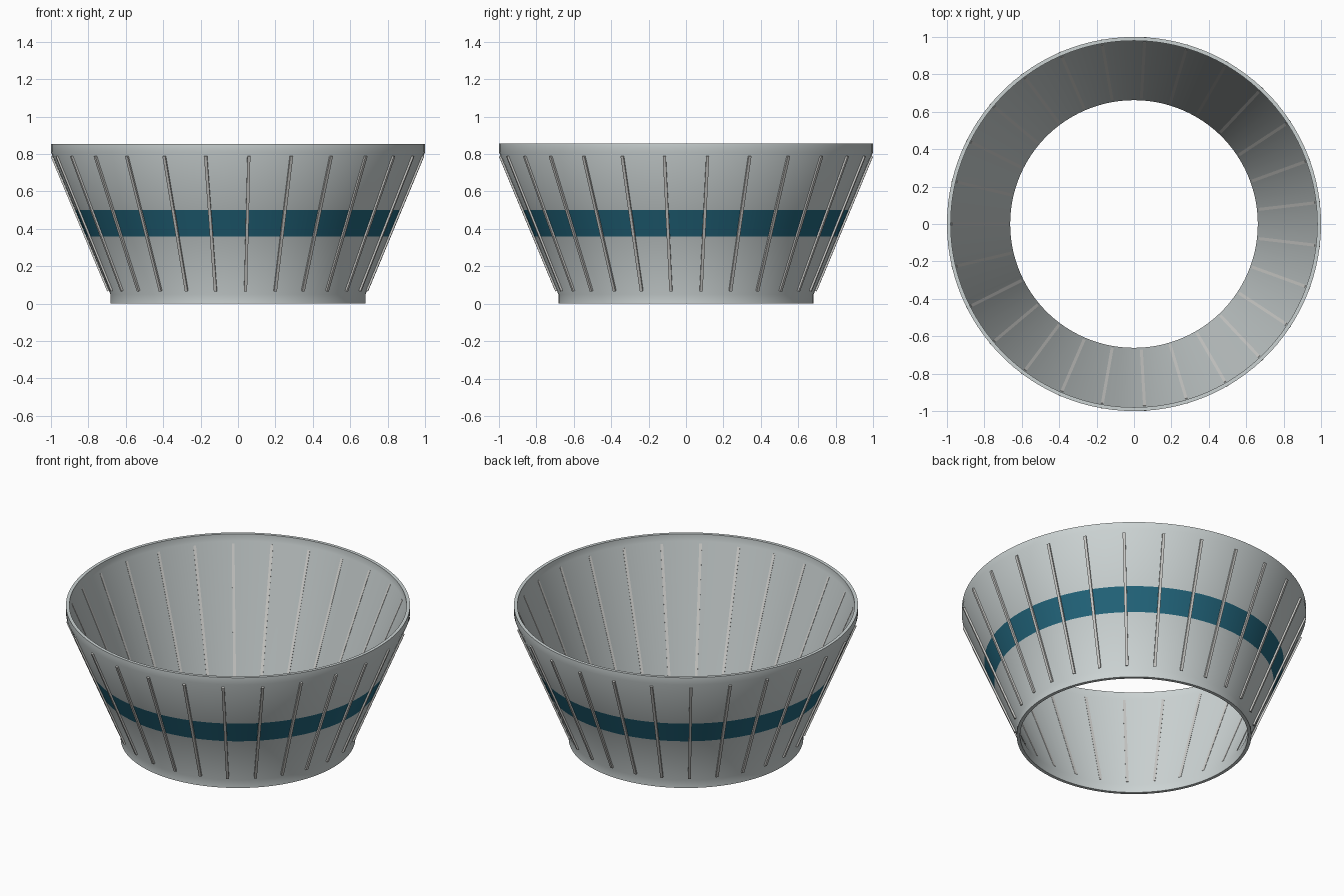
import bpy, bmesh, math
from mathutils import Matrix, Vector

cube = bpy.data.objects.get("Cube")
if cube:
    bpy.data.objects.remove(cube, do_unlink=True)


def material(name, rgb):
    m = bpy.data.materials.new(name)
    m.use_nodes = True
    m.diffuse_color = (*rgb, 1)
    m.node_tree.nodes["Principled BSDF"].inputs["Base Color"].default_value = (*rgb, 1)
    return m


shell_grey = material("pale grey", (0.60, 0.65, 0.65))
band_teal = material("deep teal", (0.016, 0.13, 0.20))
rib_grey = material("rib grey", (0.62, 0.62, 0.60))

SEGMENTS, RIBS, WALL = 108, 27, 0.02
LOW, HIGH = Vector((0.682, 0, 0.05)), Vector((1.0, 0, 0.81))
BAND_LOW, BAND_HIGH, TOP = 0.36, 0.50, 0.855


def add_object(name, bm, mats):
    bmesh.ops.recalc_face_normals(bm, faces=bm.faces)
    mesh = bpy.data.meshes.new(name)
    bm.to_mesh(mesh)
    bm.free()
    for m in mats:
        mesh.materials.append(m)
    ob = bpy.data.objects.new(name, mesh)
    bpy.context.collection.objects.link(ob)
    return ob


def wall_point(z):
    return LOW.lerp(HIGH, (z - LOW.z) / (HIGH.z - LOW.z))


# Flared shell: closed wall profile spun around the axis
outer = [Vector((LOW.x, 0, 0)), LOW, wall_point(BAND_LOW), wall_point(BAND_HIGH),
         HIGH, Vector((HIGH.x, 0, TOP))]
inner = [p - Vector((WALL, 0, 0)) for p in (outer[5], HIGH, LOW, outer[0])]
bm = bmesh.new()
profile = [bm.verts.new(p) for p in outer + inner]
edges = [bm.edges.new((a, b)) for a, b in zip(profile, profile[1:] + profile[:1])]
bmesh.ops.spin(bm, geom=profile + edges, cent=(0, 0, 0), axis=(0, 0, 1),
               angle=math.tau, steps=SEGMENTS, use_duplicate=False)
bmesh.ops.remove_doubles(bm, verts=bm.verts, dist=1e-4)
bmesh.ops.recalc_face_normals(bm, faces=bm.faces)

# Painted band on the outside of the wall
for f in bm.faces:
    c = f.calc_center_median()
    outward = f.normal.x * c.x + f.normal.y * c.y > 0
    f.material_index = int(outward and BAND_LOW < c.z < BAND_HIGH)
shell = add_object("flared_shell", bm, [shell_grey, band_teal])
bpy.context.view_layer.objects.active = shell
shell.select_set(True)
bpy.ops.object.shade_smooth_by_angle(angle=math.radians(30))

# Slim ribs that follow the slope and pass just through the wall
start, end = wall_point(0.07), wall_point(0.79)
slope = (end - start).normalized()
out = Vector((slope.z, 0, -slope.x))
side = Vector((0, 1, 0))
depth_in, depth_out, width = 0.0205, 0.010, 0.016
centre = (start + end) / 2 + out * (depth_out - depth_in) / 2
size = Matrix.Diagonal((depth_in + depth_out, width, (end - start).length, 1))
turn = Matrix((out, side, slope)).transposed().to_4x4()
bm = bmesh.new()
for i in range(RIBS):
    spin = Matrix.Rotation(math.pi + math.tau * i / RIBS, 4, "Z")
    bmesh.ops.create_cube(bm, size=1, matrix=spin @ Matrix.Translation(centre) @ turn @ size)
add_object("wall_ribs", bm, [rib_grey])
